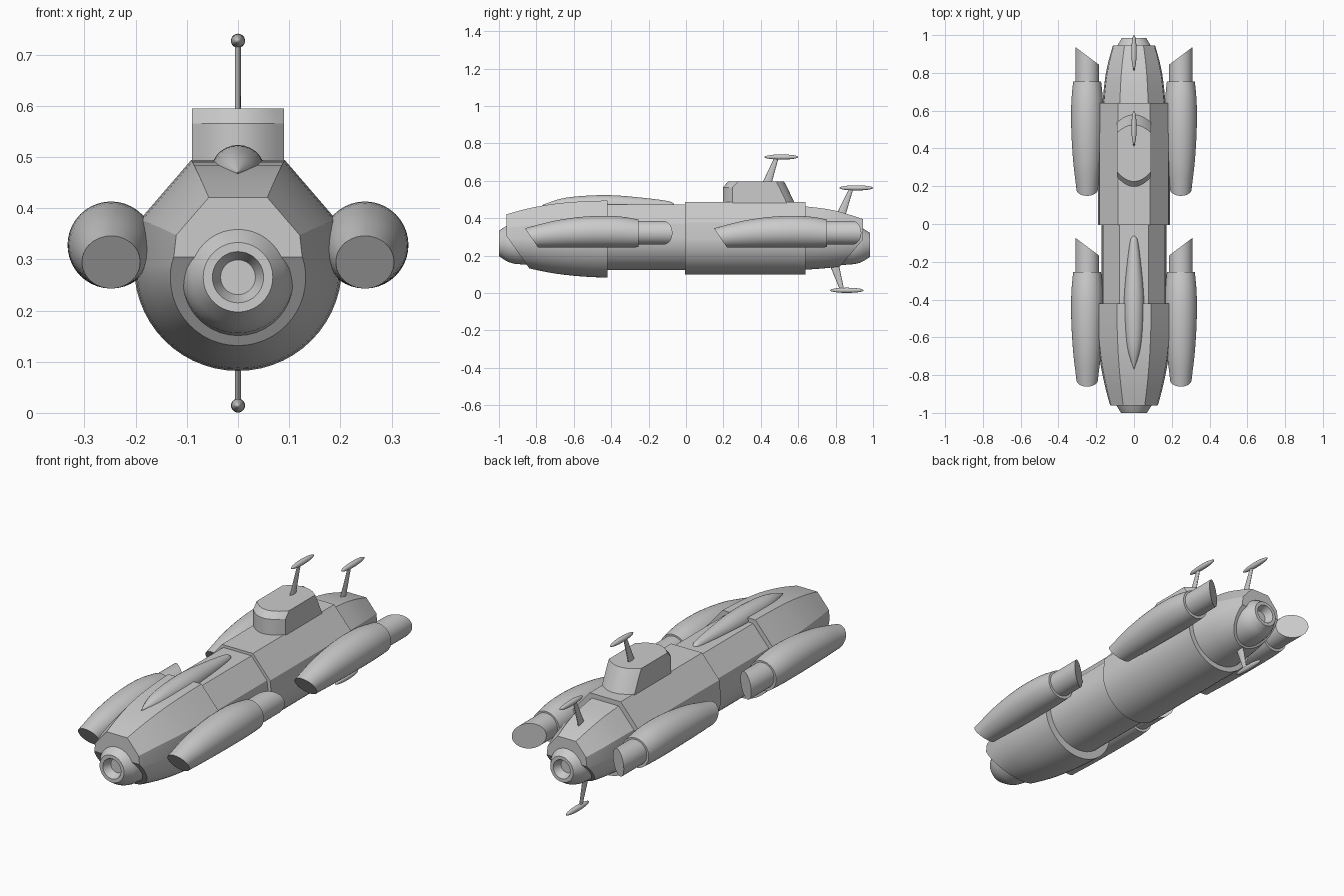
import bpy, bmesh, math
from mathutils import Vector

if "Cube" in bpy.data.objects:
    bpy.data.objects.remove(bpy.data.objects["Cube"])


def finish(name, bm, angle=28):
    bmesh.ops.remove_doubles(bm, verts=bm.verts, dist=1e-5)
    bmesh.ops.recalc_face_normals(bm, faces=bm.faces)
    me = bpy.data.meshes.new(name)
    bm.to_mesh(me)
    bm.free()
    ob = bpy.data.objects.new(name, me)
    bpy.context.collection.objects.link(ob)
    bpy.ops.object.select_all(action='DESELECT')
    ob.select_set(True)
    bpy.context.view_layer.objects.active = ob
    bpy.ops.object.shade_smooth_by_angle(angle=math.radians(angle))
    return ob


def loft(rings):
    # skin a list of closed rings and cap both ends
    bm = bmesh.new()
    vs = [[bm.verts.new(p) for p in ring] for ring in rings]
    n = len(vs[0])
    for a, b in zip(vs, vs[1:]):
        for i in range(n):
            j = (i + 1) % n
            bm.faces.new((a[i], a[j], b[j], b[i]))
    bm.faces.new(vs[0])
    bm.faces.new(vs[-1])
    return bm


def cut(bm, co, no):
    # slice off everything on the normal side and close the hole
    bmesh.ops.recalc_face_normals(bm, faces=bm.faces)
    bmesh.ops.bisect_plane(bm, geom=bm.verts[:] + bm.edges[:] + bm.faces[:], dist=1e-6,
                           plane_co=co, plane_no=Vector(no).normalized(), clear_outer=True)
    bmesh.ops.holes_fill(bm, edges=[e for e in bm.edges if e.is_boundary], sides=0)


def circle(x, y, z, r, n=40):
    r = max(r, 1e-4)
    return [(x + r * math.cos(2 * math.pi * i / n), y, z + r * math.sin(2 * math.pi * i / n))
            for i in range(n)]


def hull_ring(y, r, zc, n=28):
    # round belly with a faceted deck
    arc = [(math.cos(-math.pi * i / n), math.sin(-math.pi * i / n)) for i in range(n + 1)]
    deck = [(-.95, .45), (-.45, 1.03), (.45, 1.03), (.95, .45)]
    return [(u * r, y, zc + v * r) for u, v in arc + deck]


def hull(name, stations, plane=None):
    bm = loft([hull_ring(*s) for s in stations])
    if plane:
        cut(bm, *plane)
    return finish(name, bm)


def smooth_points(pts, steps=5):
    # Catmull-Rom refinement of (position, radius, ...) stations
    out = []
    for i in range(len(pts) - 1):
        p0, p1, p2, p3 = (Vector(pts[max(0, min(len(pts) - 1, k))]) for k in range(i - 1, i + 3))
        for s in range(steps):
            t = s / steps
            out.append(.5 * (2 * p1 + (p2 - p0) * t + (2 * p0 - 5 * p1 + 4 * p2 - p3) * t * t
                             + (3 * p1 - p0 - 3 * p2 + p3) * t ** 3))
    return out + [Vector(pts[-1])]


# hull sections
hull("bow_hull", smooth_points([(-.96, .127, .29), (-.84, .158, .29), (-.7, .184, .288),
                                (-.55, .198, .286), (-.42, .203, .285)], 3),
     ((0, -.96, .305), (0, -.17, -.12)))
hull("middle_hull", [(-.5, .173, .295), (.05, .173, .295)])
hull("rear_hull", [(-.005, .191, .29), (.64, .191, .29)])
hull("tail_hull", smooth_points([(.6, .17, .292), (.75, .156, .289), (.85, .138, .284),
                                 (.945, .112, .28)], 3),
     ((0, .945, .285), (0, .135, -.115)))

# bow and stern nozzles with recessed mouths
for name, s, end, zc, k in (("bow_nozzle", -1, 1.0, .265, 1), ("stern_nozzle", 1, .985, .257, .94)):
    prof = [(-.04, 0), (-.04, .034), (0, .05), (0, .068), (-.035, .091),
            (-.055, .101), (-.085, .109), (-.16, .115), (-.25, .112)]
    finish(name, loft([circle(0, s * (end + d), zc, r * k) for d, r in prof]))

# four side pods, each with a rear tube cut at an angle
body = [(-.875, .052, .29), (-.79, .061, .304), (-.7, .072, .315), (-.58, .081, .324),
        (-.46, .085, .328), (-.35, .083, .326), (-.255, .074, .319)]
for side, sname in ((-1, "left"), (1, "right")):
    for shift, pname in ((0, "front"), (1.01, "rear")):
        x = side * .248
        bm = loft([circle(x, y + shift, z, r) for y, r, z in smooth_points(body, 3)])
        cut(bm, (x, -.855 + shift, .337), (0, -.095, -.065))
        finish(f"{pname}_{sname}_pod", bm)
        bm = loft([circle(x, y + shift, .322, .063) for y in (-.35, 0)])
        cut(bm, (x, -.12 + shift, .322), (-side * .09, .12, 0))
        finish(f"{pname}_{sname}_pod_tube", bm)

# dorsal fairing
fairing = [(-.77, 0), (-.66, .036), (-.52, .051), (-.38, .052), (-.22, .038), (-.11, .024), (-.075, .015),
           (-.06, 0)]
finish("dorsal_fairing", loft([circle(0, p[0], .47, p[1], 28) for p in smooth_points(fairing)]), 50)


def tower_ring(z, front, back, w=.09, n=12):
    a = [(w * t, front + .052 * t * t) for t in (-1 + 2 * i / n for i in range(n + 1))]
    b = [(w * t, back - .042 * t * t) for t in (1 - 2 * i / n for i in range(n + 1))]
    return [(x, y, z) for x, y in a + b]


# conning tower
finish("tower", loft([tower_ring(.41, .197, .615), tower_ring(.565, .197, .541),
                      tower_ring(.595, .225, .525)]))


# masts with slim spindle antennas
def antenna(name, base, top, length=.09):
    rings = []
    for (y, z), hw in ((base, .026), (top, .011)):
        rings.append([(.006 * math.cos(a), y + hw * math.sin(a), z)
                      for a in (2 * math.pi * i / 16 for i in range(16))])
    finish(name + "_mast", loft(rings))
    cy, cz = top[0] + .025, top[1]
    pts = [(cy - length * math.cos(math.pi * i / 20), .0138 * math.sin(math.pi * i / 20))
           for i in range(21)]
    finish(name + "_spindle", loft([circle(0, y, cz, r, 20) for y, r in pts]), 60)


antenna("tower_antenna", (.43, .58), (.485, .727))
antenna("tail_top_antenna", (.825, .41), (.885, .562))
antenna("tail_bottom_antenna", (.79, .16), (.835, .0145))
